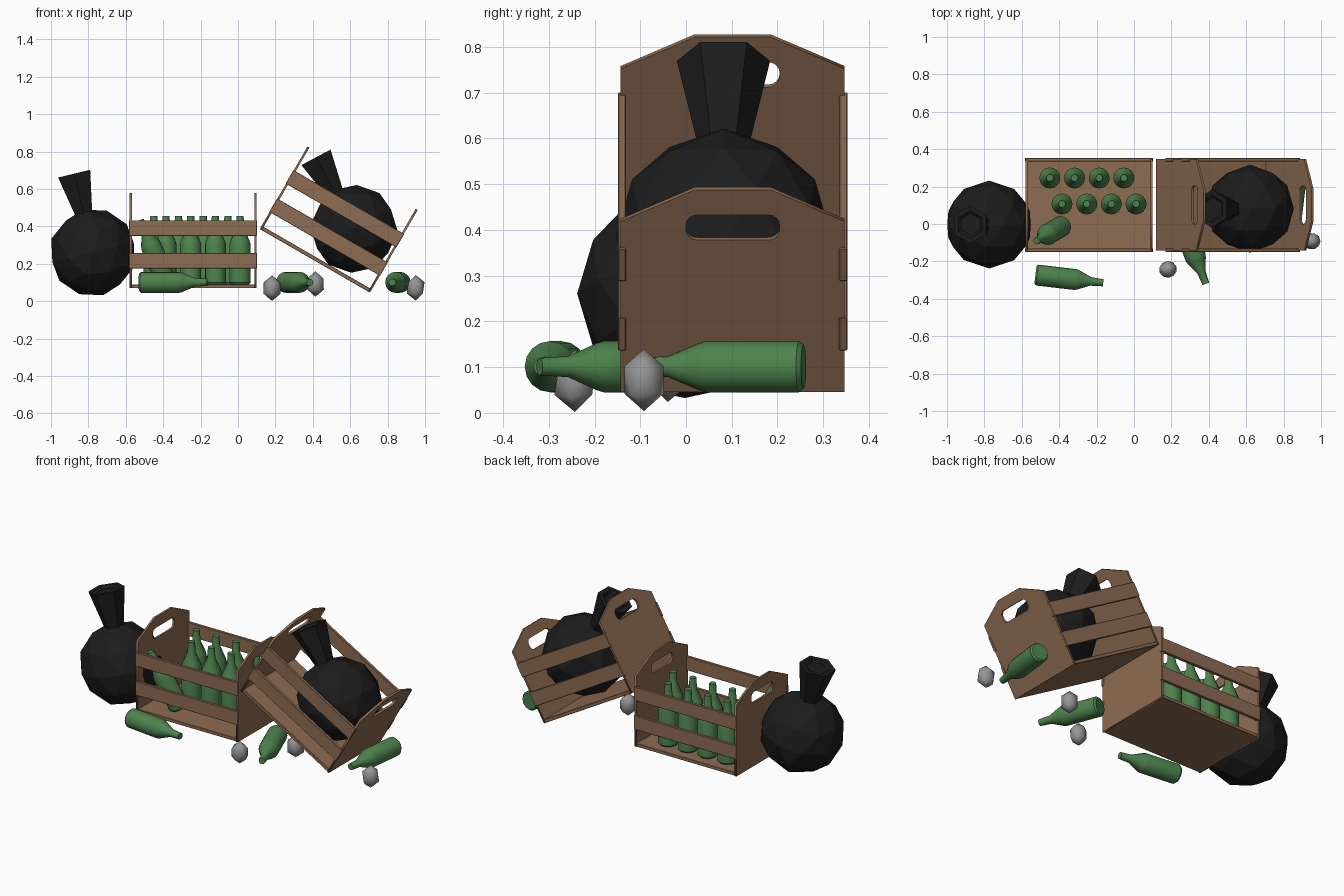
import bpy, bmesh, math
from mathutils import Matrix, Vector

if "Cube" in bpy.data.objects:
    bpy.data.objects.remove(bpy.data.objects["Cube"])


def material(name, rgb):
    m = bpy.data.materials.new(name)
    m.diffuse_color = (*rgb, 1)
    m.use_nodes = True
    m.node_tree.nodes["Principled BSDF"].inputs["Base Color"].default_value = m.diffuse_color
    return m


WOOD = material("brown wood", (0.27, 0.15, 0.085))
GLASS = material("green glass", (0.075, 0.225, 0.075))
BLACK = material("black plastic", (0.012, 0.012, 0.012))
STONE = material("grey stone", (0.30, 0.30, 0.30))


def add(name, mesh, mat, matrix, smooth=None):
    mesh.materials.clear()
    mesh.materials.append(mat)
    ob = bpy.data.objects.new(name, mesh)
    bpy.context.collection.objects.link(ob)
    ob.matrix_world = matrix
    if smooth is not None:
        bpy.ops.object.select_all(action='DESELECT')
        ob.select_set(True)
        bpy.context.view_layer.objects.active = ob
        bpy.ops.object.shade_smooth_by_angle(angle=math.radians(smooth))
    return ob


def from_bm(name, bm, mat, matrix, smooth=None):
    bmesh.ops.recalc_face_normals(bm, faces=bm.faces)
    mesh = bpy.data.meshes.new(name)
    bm.to_mesh(mesh)
    bm.free()
    return add(name, mesh, mat, matrix, smooth)


def lathe(bm, profile, sides, phase=0.0):
    """Rings of (radius, height); both ends are capped."""
    rings = [[bm.verts.new((r * math.cos(phase + 2 * math.pi * i / sides),
                            r * math.sin(phase + 2 * math.pi * i / sides), z))
              for i in range(sides)] for r, z in profile]
    for a, b in zip(rings, rings[1:]):
        for i in range(sides):
            j = (i + 1) % sides
            bm.faces.new((a[i], a[j], b[j], b[i]))
    bm.faces.new(rings[0])
    bm.faces.new(rings[-1])


def box(name, lo, hi, mat, matrix):
    bm = bmesh.new()
    bmesh.ops.create_cube(bm, size=1)
    lo, hi = Vector(lo), Vector(hi)
    for v in bm.verts:
        v.co = Vector([(lo[k] + hi[k]) / 2 + v.co[k] * (hi[k] - lo[k]) for k in range(3)])
    bmesh.ops.bevel(bm, geom=bm.edges[:], offset=0.002, segments=1, affect='EDGES')
    return from_bm(name, bm, mat, matrix)


def rounded_slot(cx, cy, w, h, r, n=4):
    pts = []
    for k, (sx, sy) in enumerate(((1, 1), (-1, 1), (-1, -1), (1, -1))):
        for i in range(n + 1):
            a = math.pi / 2 * (k + i / n)
            pts.append((cx + sx * (w / 2 - r) + r * math.cos(a),
                        cy + sy * (h / 2 - r) + r * math.sin(a)))
    return pts


def end_panel_mesh():
    """Chamfered board with a hand hole, standing in the local YZ plane."""
    cu = bpy.data.curves.new("end_panel", 'CURVE')
    cu.dimensions, cu.fill_mode, cu.extrude = '2D', 'BOTH', 0.006
    outline = [(-.245, 0), (.245, 0), (.245, .43), (.083, .51), (-.083, .51), (-.245, .43)]
    for pts in (outline, rounded_slot(0, .415, .205, .064, .026)):
        sp = cu.splines.new('POLY')
        sp.points.add(len(pts) - 1)
        for p, (x, y) in zip(sp.points, pts):
            p.co = (x, y, 0, 1)
        sp.use_cyclic_u = True
    ob = bpy.data.objects.new("end_panel_curve", cu)
    bpy.context.collection.objects.link(ob)
    dg = bpy.context.evaluated_depsgraph_get()
    mesh = bpy.data.meshes.new_from_object(ob.evaluated_get(dg))
    bpy.data.objects.remove(ob)
    mesh.transform(Matrix(((0, 0, 1, 0), (1, 0, 0, 0), (0, 1, 0, 0), (0, 0, 0, 1))))
    return mesh


# Crates: floor, two end panels, two slats on each long side
def crate(name, matrix):
    box(name + "_floor", (-.335, -.243, 0), (.335, .243, .02), WOOD, matrix)
    for side, s in (("left", -1), ("right", 1)):
        add(f"{name}_{side}_end", end_panel_mesh(), WOOD,
            matrix @ Matrix.Translation((s * .334, 0, 0)))
    for side, s in (("front", -1), ("back", 1)):
        for level, z in (("lower", .105), ("upper", .28)):
            ys = sorted((s * .233, s * .251))
            box(f"{name}_{side}_{level}_slat", (-.342, ys[0], z), (.342, ys[1], z + .083),
                WOOD, matrix)


crate("upright_crate", Matrix.Translation((-.24, .102, .07)))
crate("tilted_crate", Matrix.Translation((.411, .102, .216)) @ Matrix.Rotation(math.radians(30), 4, 'Y'))


# Bottles: lathed, placed by base centre and direction of the neck
def bottle(name, base, direction):
    bm = bmesh.new()
    lathe(bm, [(.048, 0), (.056, .01), (.056, .215), (.051, .232), (.023, .298), (.019, .365)], 16)
    rot = Vector(direction).to_track_quat('Z', 'Y').to_matrix().to_4x4()
    from_bm(name, bm, GLASS, Matrix.Translation(base) @ rot, 35)


for i in range(4):
    bottle(f"back_row_bottle_{i + 1}", (-.45 + .132 * i, .246, .09), (0, 0, 1))
    bottle(f"front_row_bottle_{i + 1}", (-.385 + .132 * i, .107, .09), (0, 0, 1))
bottle("leaning_bottle", (-.385, -.01, .102), (-.135, -.08, .328))
bottle("lying_bottle_left", (-.527, -.272, .101), (.358, -.042, 0))
bottle("lying_bottle_middle", (.252, .02, .101), (.363, -.93, 0))
bottle("lying_bottle_right", (.868, .257, .101), (-.043, -.36, 0))


# Bags: faceted ball with a flared hexagonal knot
def bag(name, centre, tilt):
    m = Matrix.Translation(centre) @ Matrix.Rotation(math.radians(-tilt), 4, 'Y')
    bm = bmesh.new()
    bmesh.ops.create_icosphere(bm, subdivisions=2, radius=.235)
    # turn so an equator corner points along y
    far = max((v.co for v in bm.verts if abs(v.co.z) < .01), key=lambda c: c.y)
    turn = math.pi / 2 - math.atan2(far.y, far.x)
    bmesh.ops.rotate(bm, verts=bm.verts, matrix=Matrix.Rotation(turn, 3, 'Z'))
    from_bm(name + "_body", bm, BLACK, m)
    bm = bmesh.new()
    lathe(bm, [(.053, .19), (.056, .225), (.102, .433), (.075, .433), (.06, .42)], 6, math.pi / 2)
    from_bm(name + "_knot", bm, BLACK, m)


bag("left_bag", (-.775, -.003, .261), 13.5)
bag("crate_bag", (.62, .082, .387), 28)

# Stones: stretched low-poly pebbles
for i, (loc, turn) in enumerate((((.182, -.243, .07), 20), ((.414, -.04, .092), 50), ((.95, -.092, .072), 0))):
    bm = bmesh.new()
    bmesh.ops.create_icosphere(bm, subdivisions=1, radius=1)
    from_bm(f"stone_{i + 1}", bm, STONE,
            Matrix.Translation(loc) @ Matrix.Rotation(math.radians(turn), 4, 'Z')
            @ Matrix.Diagonal((.053, .05, .068, 1)), 45)
